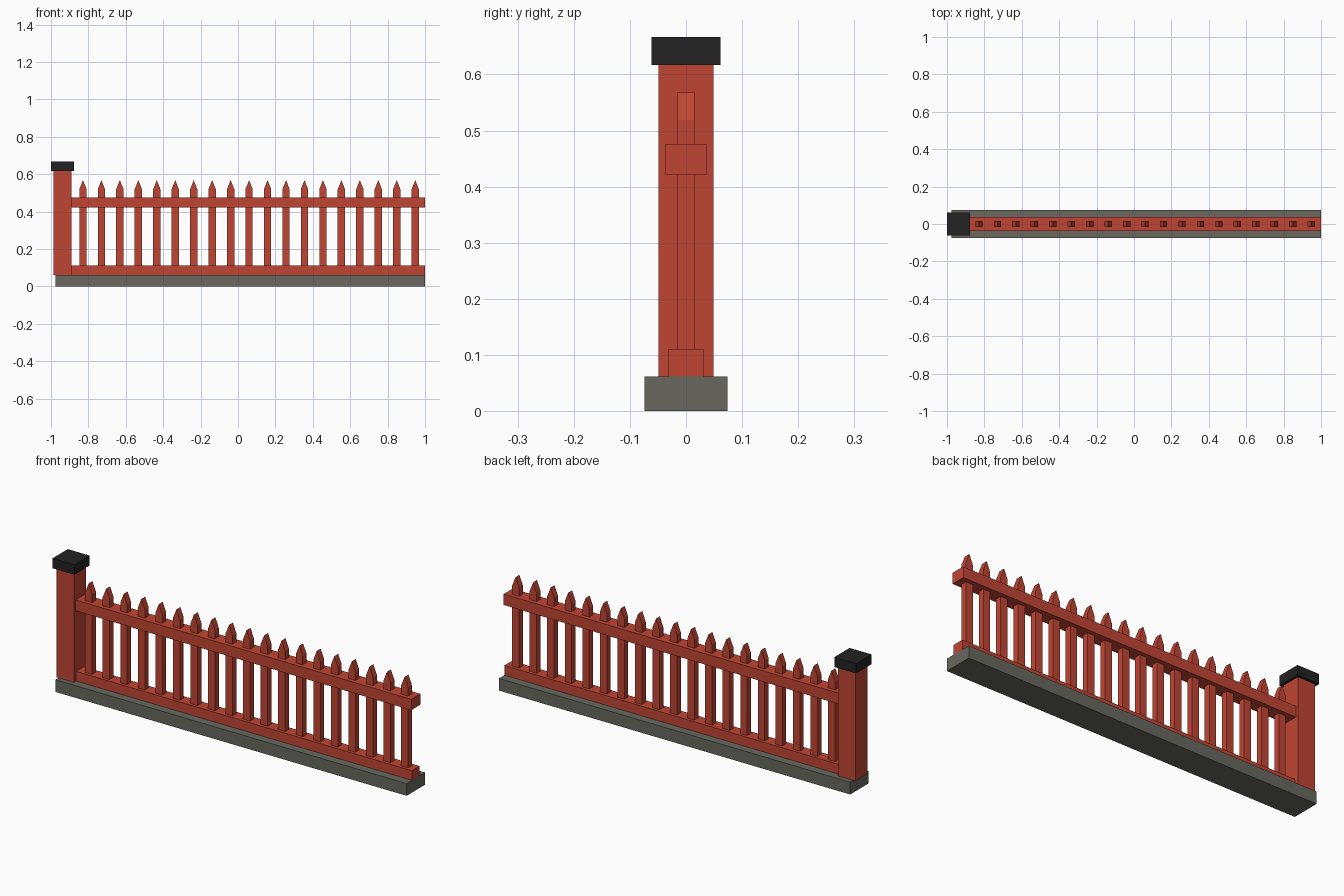
import bpy
import bmesh

if "Cube" in bpy.data.objects:
    bpy.data.objects.remove(bpy.data.objects["Cube"])


def material(name, rgb):
    m = bpy.data.materials.new(name)
    m.diffuse_color = (*rgb, 1)
    m.use_nodes = True
    m.node_tree.nodes["Principled BSDF"].inputs["Base Color"].default_value = m.diffuse_color
    return m


RED = material("red paint", (0.53, 0.06, 0.033))
GREY = material("grey stone", (0.138, 0.138, 0.117))
BLACK = material("black cap", (0.016, 0.016, 0.016))


def prism(name, profile, depth, mat):
    """Extrude an x-z outline along y, centred on y = 0."""
    bm = bmesh.new()
    face = bm.faces.new([bm.verts.new((x, -depth / 2, z)) for x, z in profile])
    ext = bmesh.ops.extrude_face_region(bm, geom=[face])
    verts = [g for g in ext["geom"] if isinstance(g, bmesh.types.BMVert)]
    bmesh.ops.translate(bm, verts=verts, vec=(0, depth, 0))
    bmesh.ops.recalc_face_normals(bm, faces=bm.faces)
    mesh = bpy.data.meshes.new(name)
    bm.to_mesh(mesh)
    bm.free()
    mesh.materials.append(mat)
    obj = bpy.data.objects.new(name, mesh)
    bpy.context.collection.objects.link(obj)
    return obj


def box(name, x0, x1, z0, z1, depth, mat):
    return prism(name, [(x0, z0), (x1, z0), (x1, z1), (x0, z1)], depth, mat)


# Stone footing
box("base", -0.975, 1.0, 0.0, 0.062, 0.148, GREY)

# End post with its cap
box("post", -0.987, -0.889, 0.062, 0.617, 0.098, RED)
box("post_cap", -1.0, -0.877, 0.617, 0.667, 0.123, BLACK)

# Horizontal rails
box("lower_rail", -0.89, 1.0, 0.062, 0.111, 0.062, RED)
box("upper_rail", -0.89, 1.0, 0.421, 0.476, 0.073, RED)

# Evenly spaced pickets with gabled tips
COUNT, FIRST, STEP, HALF = 19, -0.829, 0.0987, 0.0195
for i in range(COUNT):
    x = FIRST + i * STEP
    prism(f"picket_{i + 1}",
          [(x - HALF, 0.10), (x + HALF, 0.10), (x + HALF, 0.519),
           (x, 0.568), (x - HALF, 0.519)],
          0.031, RED)
